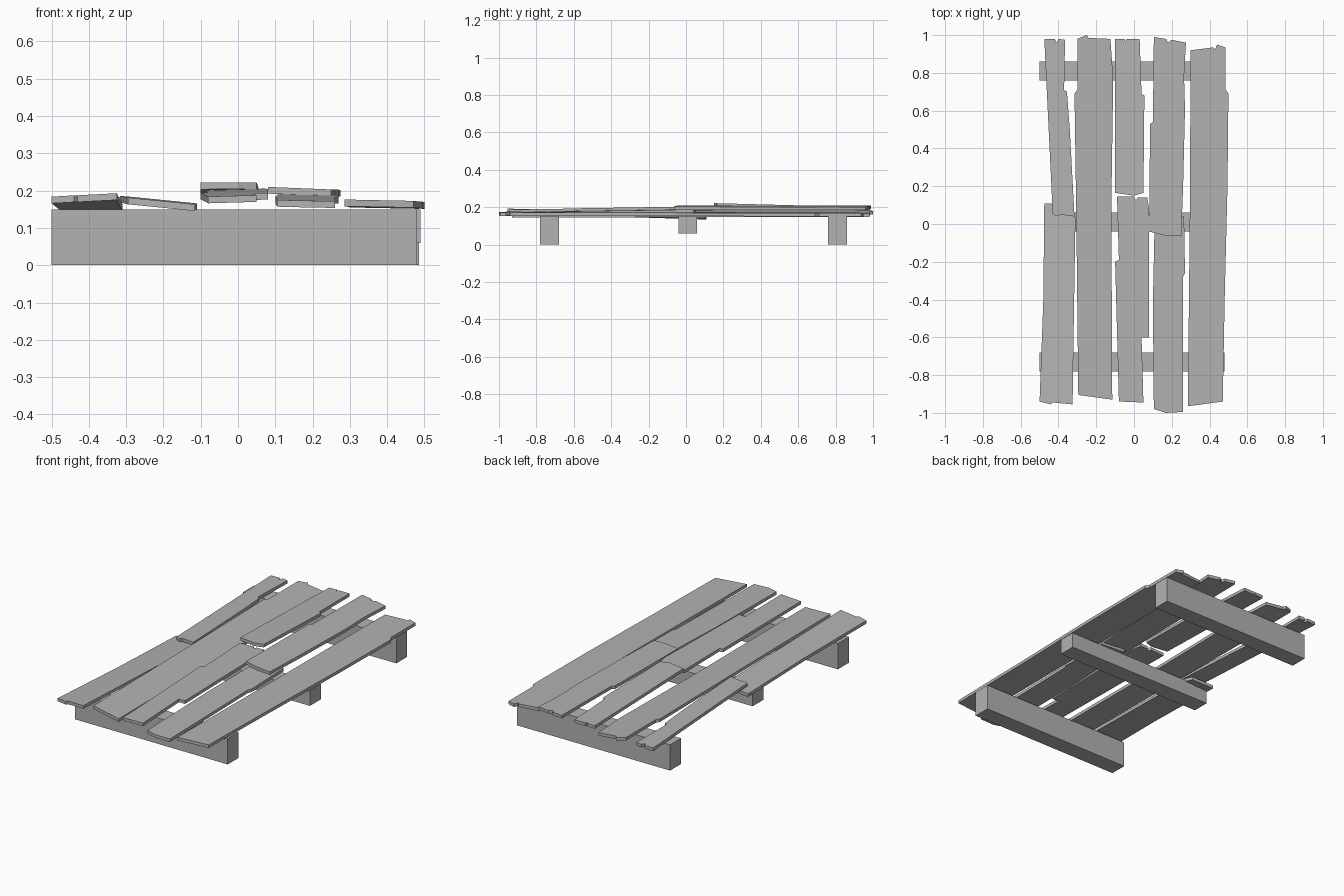
import bpy
import bmesh
from mathutils import Vector

default_cube = bpy.data.objects.get("Cube")
if default_cube:
    bpy.data.objects.remove(default_cube, do_unlink=True)

# One weathered grey for the whole pallet
grey = bpy.data.materials.new("weathered_grey")
grey.use_nodes = True
colour = (0.45, 0.45, 0.45, 1)
grey.diffuse_color = colour
grey.node_tree.nodes["Principled BSDF"].inputs["Base Color"].default_value = colour

THICKNESS = 0.018


def extrude_outline(name, outline, height_at, thickness):
    """Raise an xy outline onto a sloping plane and give it thickness."""
    bm = bmesh.new()
    verts = [bm.verts.new((x, y, height_at(x, y))) for x, y in outline]
    face = bm.faces.new(verts)
    result = bmesh.ops.extrude_face_region(bm, geom=[face])
    moved = [item for item in result["geom"] if isinstance(item, bmesh.types.BMVert)]
    bmesh.ops.translate(bm, verts=moved, vec=Vector((0, 0, thickness)))
    bmesh.ops.recalc_face_normals(bm, faces=bm.faces)
    mesh = bpy.data.meshes.new(name)
    bm.to_mesh(mesh)
    bm.free()
    mesh.materials.append(grey)
    obj = bpy.data.objects.new(name, mesh)
    bpy.context.scene.collection.objects.link(obj)
    return obj


def beam(name, left, right, front, back, bottom, top):
    corners = [(left, front), (right, front), (right, back), (left, back)]
    extrude_outline(name, corners, lambda x, y: bottom, top - bottom)


def plank(name, front_z, back_z, roll, outline):
    """Board whose underside runs from front_z to back_z, rolled across x."""
    xs = [p[0] for p in outline]
    ys = [p[1] for p in outline]
    middle = (min(xs) + max(xs)) / 2
    pitch = (back_z - front_z) / (max(ys) - min(ys))

    def height_at(x, y):
        return front_z + pitch * (y - min(ys)) + roll * (x - middle)

    extrude_outline(name, outline, height_at, THICKNESS)


# Cross beams
beam("front_beam", -0.5, 0.48, -0.78, -0.68, 0, 0.15)
beam("middle_beam", -0.47, 0.49, -0.04, 0.06, 0.06, 0.15)
beam("back_beam", -0.5, 0.485, 0.76, 0.86, 0, 0.15)

# Right-hand pair of broken planks
plank("right_front_plank", 0.171, 0.138, 0.05, [
    (-0.5, -0.94), (-0.44, -0.955), (-0.43, -0.945), (-0.325, -0.955),
    (-0.32, -0.6), (-0.31, 0.03), (-0.335, 0.1), (-0.475, 0.11),
    (-0.48, -0.4)])
plank("right_back_plank", 0.164, 0.154, 0.02, [
    (-0.43, 0.05), (-0.4, 0.04), (-0.39, 0.05), (-0.315, 0.04),
    (-0.34, 0.5), (-0.355, 0.7), (-0.37, 0.71), (-0.365, 0.975),
    (-0.4, 0.98), (-0.41, 0.96), (-0.42, 0.98), (-0.475, 0.98),
    (-0.46, 0.67)])

# Long plank between the right-hand side and the centre
plank("inner_right_plank", 0.155, 0.158, -0.1, [
    (-0.295, -0.905), (-0.115, -0.93), (-0.12, 0.1), (-0.11, 0.77),
    (-0.125, 0.98), (-0.24, 0.985), (-0.25, 1), (-0.3, 0.98),
    (-0.3, 0.71), (-0.315, 0.69), (-0.305, 0)])

# Centre pair, the back piece riding on the front piece
plank("centre_front_plank", 0.168, 0.185, 0.03, [
    (-0.08, -0.94), (0.05, -0.945), (0.04, -0.6), (0.08, -0.6),
    (0.08, 0.08), (0.07, 0.14), (0.02, 0.14), (0.01, 0.125),
    (0, 0.145), (-0.09, 0.145), (-0.08, -0.19), (-0.1, -0.2),
    (-0.085, -0.75)])
plank("centre_back_plank", 0.204, 0.182, 0, [
    (-0.1, 0.165), (0, 0.15), (0.05, 0.165), (0.055, 0.68),
    (0.04, 0.69), (0.03, 0.98), (-0.04, 0.98), (-0.045, 0.965),
    (-0.05, 0.98), (-0.1, 0.98)])

# Inner left pair
plank("inner_left_front_plank", 0.155, 0.172, -0.02, [
    (0.105, -0.98), (0.17, -1), (0.26, -0.995), (0.26, -0.28),
    (0.27, -0.26), (0.265, 0.04), (0.11, 0.05), (0.1, -0.42)])
plank("inner_left_back_plank", 0.188, 0.188, -0.04, [
    (0.08, -0.04), (0.16, -0.06), (0.25, -0.065), (0.26, 0.2),
    (0.27, 0.61), (0.265, 0.78), (0.275, 0.96), (0.2, 0.975),
    (0.18, 0.96), (0.17, 0.98), (0.105, 0.99), (0.1, 0.54),
    (0.085, 0.53)])

# Long outer left plank
plank("left_plank", 0.156, 0.153, -0.02, [
    (0.285, -0.965), (0.47, -0.94), (0.48, -0.4), (0.495, 0.2),
    (0.5, 0.69), (0.485, 0.71), (0.485, 0.935), (0.44, 0.95),
    (0.43, 0.925), (0.42, 0.935), (0.3, 0.92), (0.295, 0)])
